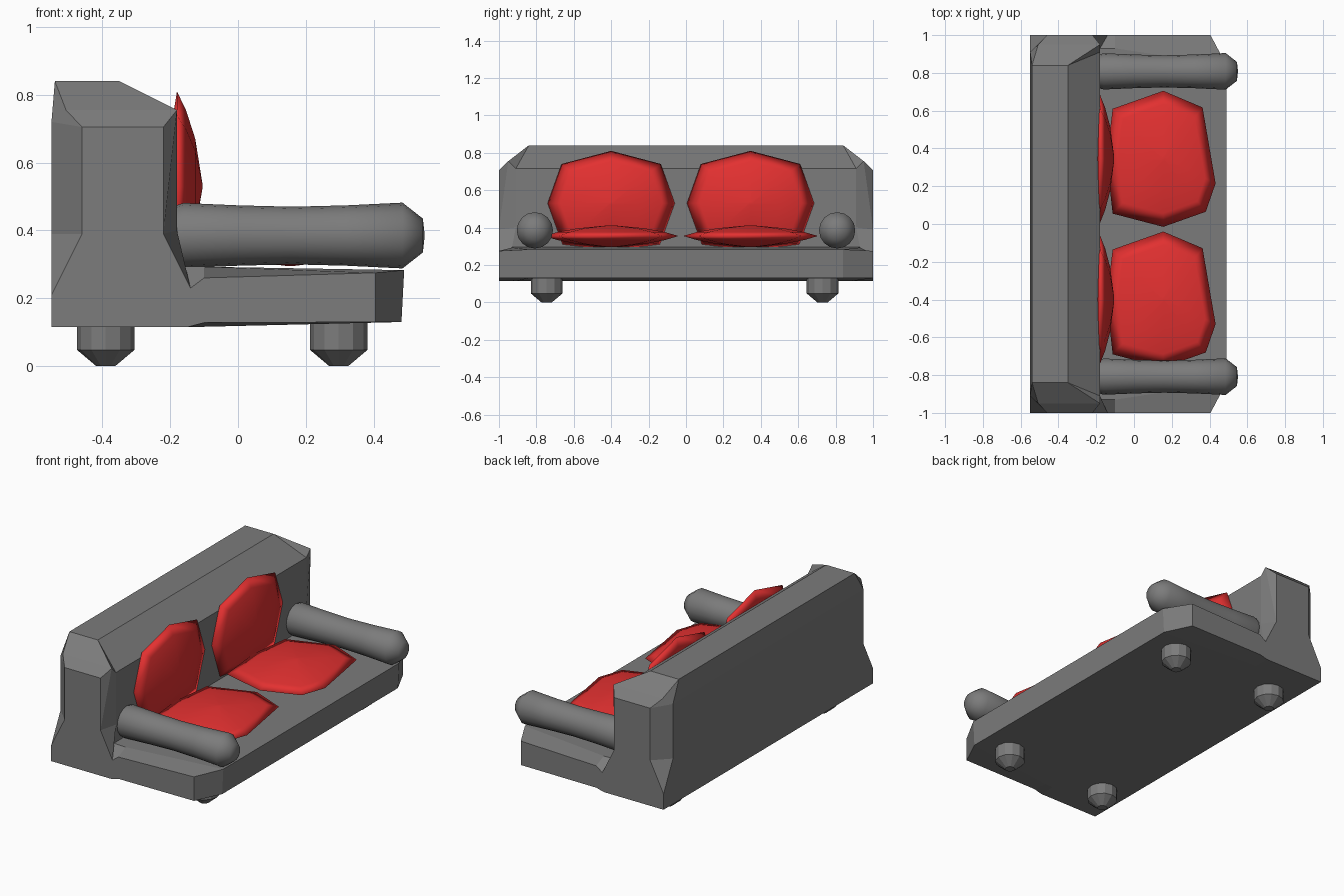
import bpy, bmesh
from math import cos, sin, tau
from mathutils import Vector

if "Cube" in bpy.data.objects:
    bpy.data.objects.remove(bpy.data.objects["Cube"])


def colour(name, r, g, b):
    m = bpy.data.materials.new(name)
    m.diffuse_color = (r, g, b, 1)
    m.use_nodes = True
    m.node_tree.nodes["Principled BSDF"].inputs["Base Color"].default_value = m.diffuse_color
    return m


red = colour("red_fabric", 0.77, 0.03, 0.03)
grey = colour("dark_grey_fabric", 0.2, 0.2, 0.2)


def make(name, rings, mat, smooth=None):
    """Skin closed rings of points; coinciding points are shared, ends are capped."""
    bm = bmesh.new()
    verts = {}

    def vert(p):
        key = tuple(round(c, 4) for c in p)
        if key not in verts:
            verts[key] = bm.verts.new(p)
        return verts[key]

    def face(points):
        vs = list(dict.fromkeys(vert(p) for p in points))
        if len(vs) > 2 and not bm.faces.get(vs):
            bm.faces.new(vs)

    for a, b in zip(rings, rings[1:]):
        n = len(a)
        for i in range(n):
            j = (i + 1) % n
            face([a[i], a[j], b[j], b[i]])
    face(rings[0])
    face(rings[-1])
    bmesh.ops.recalc_face_normals(bm, faces=bm.faces)
    me = bpy.data.meshes.new(name)
    bm.to_mesh(me)
    bm.free()
    me.materials.append(mat)
    ob = bpy.data.objects.new(name, me)
    bpy.context.collection.objects.link(ob)
    if smooth:
        bpy.ops.object.select_all(action='DESELECT')
        ob.select_set(True)
        bpy.context.view_layer.objects.active = ob
        bpy.ops.object.shade_smooth_by_angle(angle=smooth)
    return ob


# Seat and backrest body: flat end outline (x, z), then the chamfered outline (x, y, z)
end_xz = [(-.55, .115), (-.55, .21), (-.46, .39), (-.46, .705), (-.46, .705), (-.22, .705),
          (-.22, .705), (-.22, .39), (-.14, .23), (-.10, .26), (.405, .275), (.405, .13),
          (-.10, .128), (-.15, .115)]
end = [(x, 1, z) for x, z in end_xz]
lip = list(end)
lip[4] = (-.507, .95, .755)          # sloping shoulder of the backrest
lip[5] = lip[6] = (-.18, .95, .755)
inner = [(-.55, 1, .115), (-.55, 1, .21), (-.55, .91, .39), (-.55, .91, .72),
         (-.54, .84, .84), (-.35, .84, .84), (-.18, .91, .715), (-.18, .91, .40),
         (-.18, .93, .295), (-.10, .93, .293), (.49, .84, .283), (.482, .84, .13),
         (-.10, .9, .116), (-.15, .9, .115)]
half = [end, lip, inner]
other = [[(x, -y, z) for x, y, z in r] for r in reversed(half)]
make("sofa_body", half + other, grey)


def turned(name, centre, axis, profile, sides, smooth=None):
    """Round part from (position along axis, radius) pairs."""
    rings = []
    for t, r in profile:
        ring = []
        for k in range(sides):
            a = tau * k / sides
            u, v = r * cos(a), r * sin(a)
            off = (t, u, v) if axis == 'X' else (u, v, t)
            ring.append(tuple(Vector(centre) + Vector(off)))
        rings.append(ring)
    make(name, rings, grey, smooth)


# Bolster armrests, slightly waisted with a tapered front end
bolster = [(-.18, .09), (-.16, .096), (0, .089), (.16, .085), (.32, .089),
           (.485, .097), (.545, .05), (.55, .006)]
for y, side in ((-.808, "right"), (.808, "left")):
    turned("armrest_" + side, (0, y, .385), 'X', bolster, 16, 1.0)

# Feet
for x in (-.39, .297):
    for y in (-.745, .73):
        turned("foot", (x, y, 0), 'Z', [(0, .028), (.048, .085), (.13, .085)], 12)


def cushion(name, centre, standing, outline, front, rear):
    """Lens-shaped pillow with an octagonal rim."""
    layers = [(.03, -rear), (.5, -.72 * rear), (.8, -.36 * rear), (1, 0),
              (.8, .36 * front), (.5, .72 * front), (.03, front)]
    rings = []
    for s, h in layers:
        ring = []
        for u, v in outline:
            off = (h, v * s, u * s) if standing else (u * s, v * s, h)
            ring.append(tuple(Vector(centre) + Vector(off)))
        rings.append(ring)
    make(name, rings, red, 3.1)


seat_rim = [(.277, -.13), (.208, .272), (0, .36), (-.268, .265), (-.30, 0),
            (-.268, -.29), (0, -.36), (.225, -.28)]
back_rim = [(.28, 0), (.21, .265), (0, .34), (-.22, .26), (-.25, 0),
            (-.22, -.26), (0, -.34), (.21, -.265)]
for y, side in ((-.40, "right"), (.345, "left")):
    cushion("seat_cushion_" + side, (.155, y, .355), False, seat_rim, .057, .06)
    cushion("back_cushion_" + side, (-.18, y, .53), True, back_rim, .075, .025)
